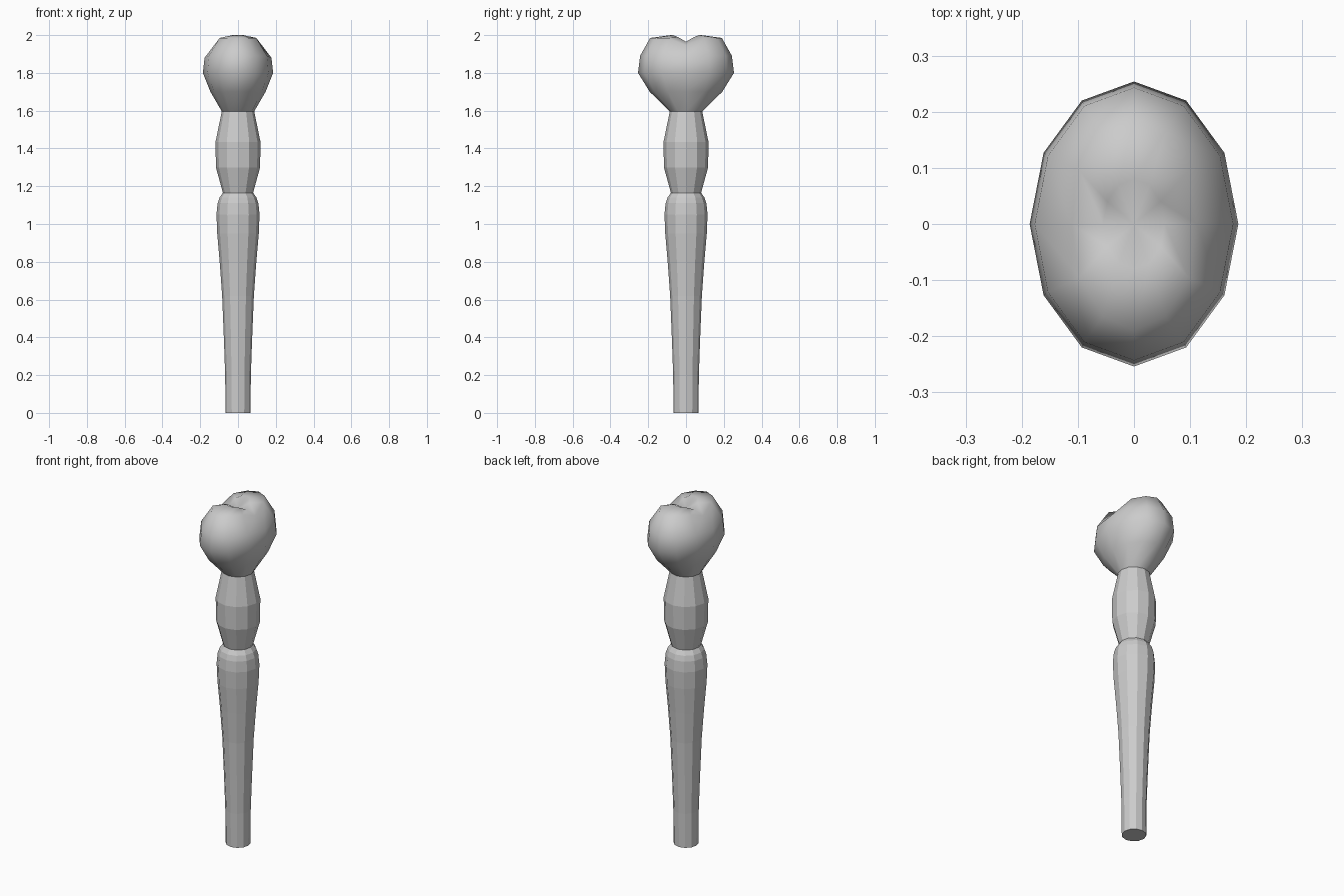
import bpy, bmesh, math

if "Cube" in bpy.data.objects:
    bpy.data.objects.remove(bpy.data.objects["Cube"])

N = 12


def loft(name, rings, top=None, shape=None, smooth=False):
    """Skin 12-sided elliptical rings (rx, ry, z); 'top' adds a centre vertex."""
    bm = bmesh.new()
    loops = []
    for i, (rx, ry, z) in enumerate(rings):
        loop = []
        for k in range(N):
            a = 2 * math.pi * k / N
            x, y = rx * math.cos(a), ry * math.sin(a)
            loop.append(bm.verts.new((x, y, z + (shape(i, y) if shape else 0))))
        loops.append(loop)
    for a, b in zip(loops, loops[1:]):
        for k in range(N):
            j = (k + 1) % N
            bm.faces.new((a[k], a[j], b[j], b[k]))
    bm.faces.new(loops[0][::-1])
    if top is None:
        bm.faces.new(loops[-1])
    else:
        tip = bm.verts.new((0, 0, top))
        for k in range(N):
            bm.faces.new((loops[-1][k], loops[-1][(k + 1) % N], tip))
    bmesh.ops.recalc_face_normals(bm, faces=bm.faces)
    for f in bm.faces:
        f.smooth = smooth and len(f.verts) < 5
    me = bpy.data.meshes.new(name)
    bm.to_mesh(me)
    bm.free()
    ob = bpy.data.objects.new(name, me)
    bpy.context.collection.objects.link(ob)
    return ob


def round_rings(profile):
    return [(r, r, z) for r, z in profile]


# Long tapered shaft
loft("shaft", round_rings([(.066, 0), (.068, .2), (.075, .4), (.084, .62), (.097, .8),
                           (.11, .95), (.114, 1.05), (.108, 1.11), (.098, 1.14), (.08, 1.165)]))

# Swollen collar between shaft and head
loft("collar", round_rings([(.08, 1.165), (.117, 1.3), (.119, 1.435), (.085, 1.6)]))

# Heart-shaped head: the upper rings sink along y = 0 to form the cleft
dips = [0, 0, 0, .01, .04, .035]


def cleft(i, y):
    return -dips[i] * max(0, 1 - abs(y) / .06)


loft("heart_head", [(.085, .085, 1.595), (.146, .192, 1.7), (.186, .254, 1.8),
                    (.177, .243, 1.89), (.112, .19, 1.985), (.055, .08, 2.0)],
     top=1.957, shape=cleft, smooth=True)
